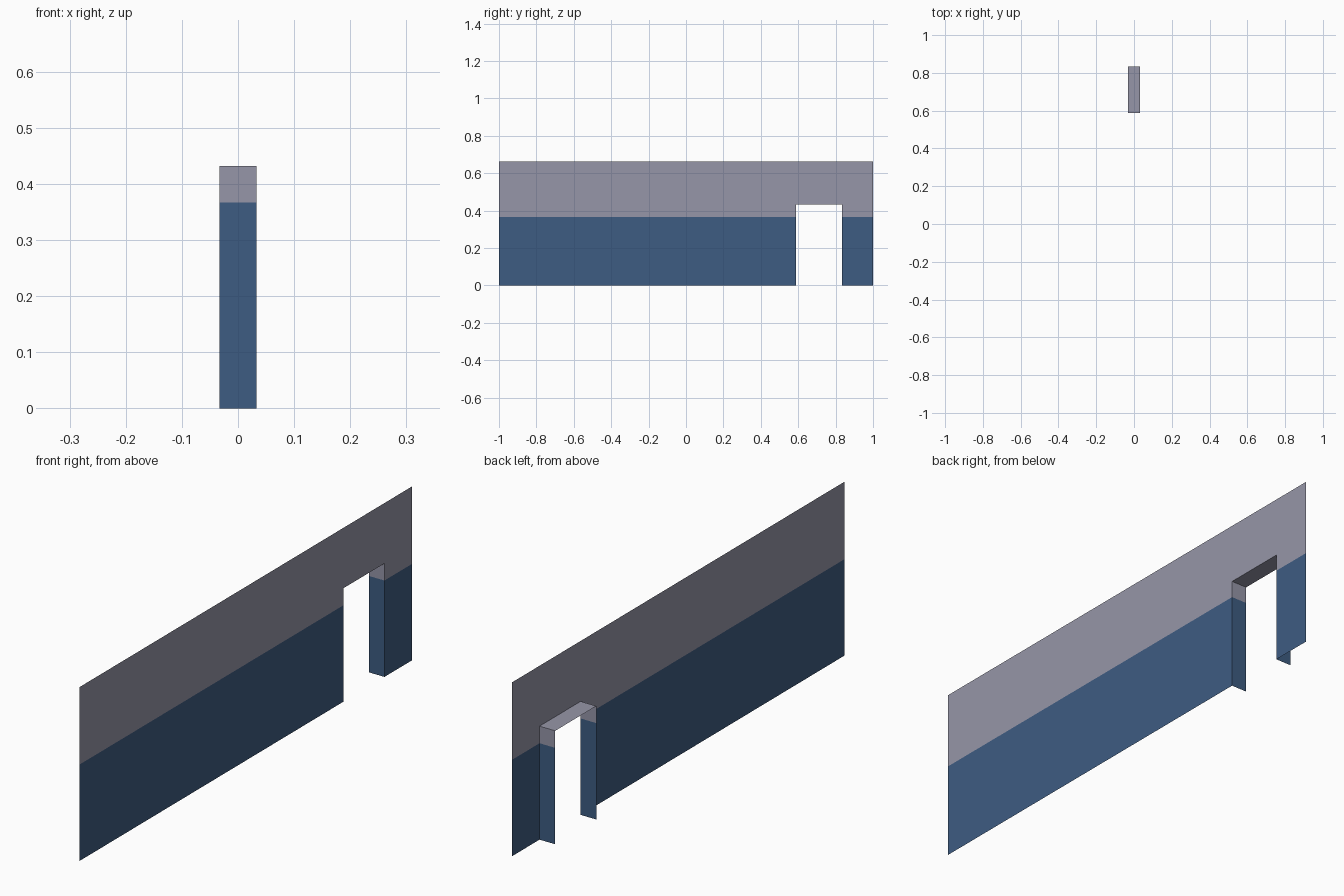
import bpy, bmesh
from mathutils import Vector

if "Cube" in bpy.data.objects:
    bpy.data.objects.remove(bpy.data.objects["Cube"])

X_WALL, X_BACK = 0.033, -0.033          # wall sheet and rear edge of the door lining
Y0, Y1, TOP = -1.0, 1.0, 0.662          # wall extents
D0, D1, D_TOP = 0.587, 0.834, 0.432     # doorway extents
PAINT = 0.367                           # height of the blue dado


def material(name, color):
    m = bpy.data.materials.new(name)
    m.diffuse_color = (*color, 1)
    m.use_nodes = True
    m.node_tree.nodes["Principled BSDF"].inputs["Base Color"].default_value = m.diffuse_color
    return m


MATS = [material("blue_paint", (0.048, 0.107, 0.223)),
        material("grey_plaster", (0.305, 0.305, 0.392))]


def build(name, quads, facing):
    """Make an object from quads; each is turned towards its facing vector."""
    bm = bmesh.new()
    for corners, direction in zip(quads, facing):
        f = bm.faces.new([bm.verts.new(c) for c in corners])
        f.normal_update()
        if f.normal.dot(Vector(direction)) < 0:
            f.normal_flip()
    bmesh.ops.remove_doubles(bm, verts=bm.verts, dist=1e-5)
    # cut along the paint line, then colour by height
    bmesh.ops.bisect_plane(bm, geom=bm.verts[:] + bm.edges[:] + bm.faces[:],
                           plane_co=(0, 0, PAINT), plane_no=(0, 0, 1))
    for f in bm.faces:
        f.material_index = int(f.calc_center_median().z > PAINT)
    me = bpy.data.meshes.new(name)
    bm.to_mesh(me)
    bm.free()
    for m in MATS:
        me.materials.append(m)
    ob = bpy.data.objects.new(name, me)
    bpy.context.collection.objects.link(ob)


def wall_quad(ya, yb, za, zb):
    return [(X_WALL, ya, za), (X_WALL, yb, za), (X_WALL, yb, zb), (X_WALL, ya, zb)]


def lining_quad(a, b):
    return [(X_WALL, *a), (X_WALL, *b), (X_BACK, *b), (X_BACK, *a)]


# single-sheet wall around the doorway
build("wall", [wall_quad(Y0, D0, 0, D_TOP), wall_quad(D1, Y1, 0, D_TOP),
               wall_quad(Y0, D0, D_TOP, TOP), wall_quad(D0, D1, D_TOP, TOP),
               wall_quad(D1, Y1, D_TOP, TOP)], [(1, 0, 0)] * 5)

# door lining: two jambs and the lintel, facing into the opening
build("door_lining", [lining_quad((D0, 0), (D0, D_TOP)),
                      lining_quad((D0, D_TOP), (D1, D_TOP)),
                      lining_quad((D1, D_TOP), (D1, 0))],
      [(0, 1, 0), (0, 0, -1), (0, -1, 0)])
